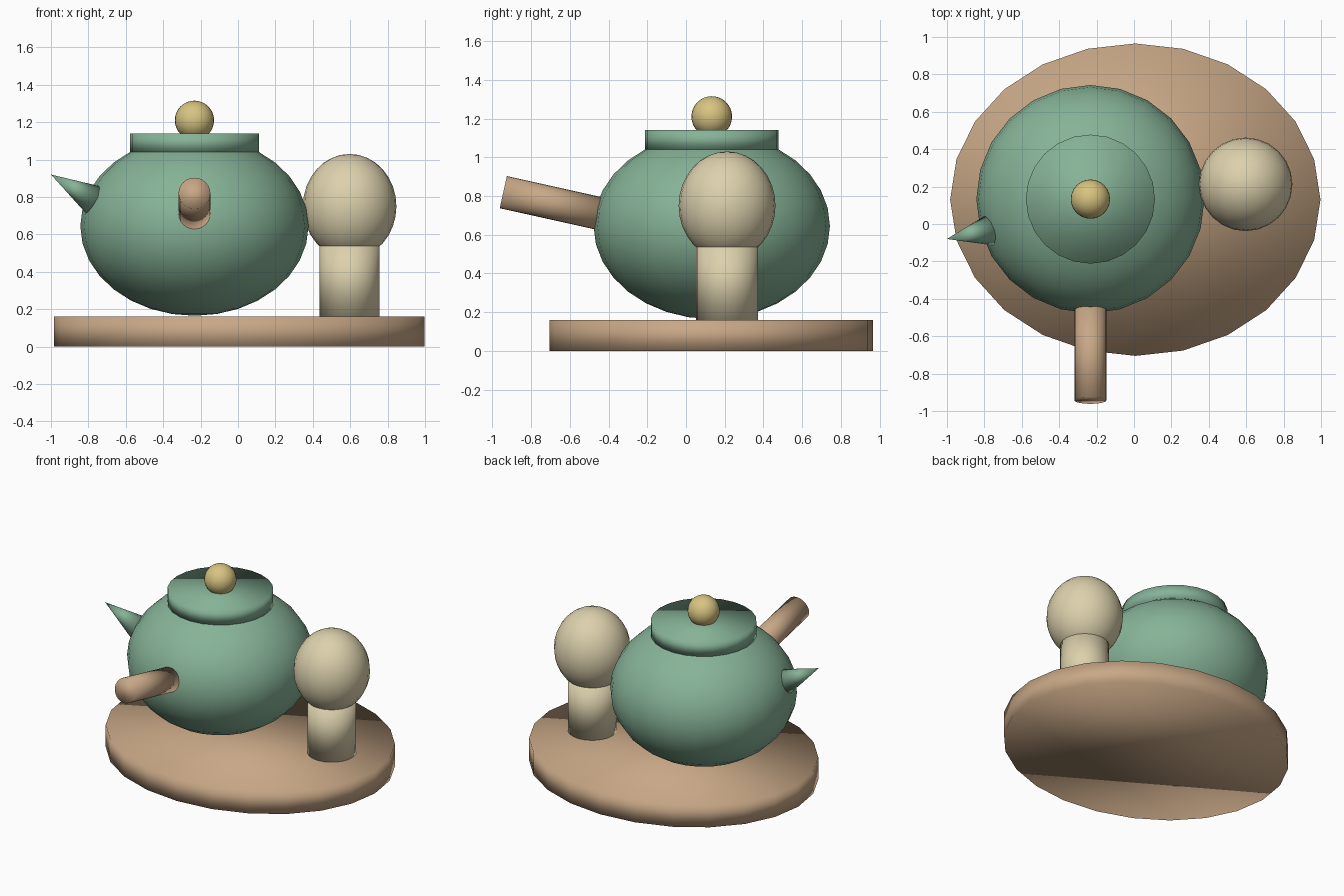
import bpy
from mathutils import Vector

cube = bpy.data.objects.get("Cube")
if cube:
    bpy.data.objects.remove(cube, do_unlink=True)


def material(name, rgb):
    mat = bpy.data.materials.new(name)
    mat.use_nodes = True
    mat.diffuse_color = (*rgb, 1)
    mat.node_tree.nodes["Principled BSDF"].inputs["Base Color"].default_value = (*rgb, 1)
    return mat


green = material("celadon_green", (0.24, 0.45, 0.31))
wood = material("warm_wood", (0.58, 0.39, 0.24))
cream = material("pale_bamboo", (0.72, 0.64, 0.42))
gold = material("soft_gold", (0.68, 0.55, 0.22))


def finish(name, mat):
    obj = bpy.context.object
    obj.name = name
    obj.data.materials.append(mat)
    bpy.ops.object.shade_smooth()
    return obj


def ball(name, mat, center, radius, height_radius):
    bpy.ops.mesh.primitive_uv_sphere_add(segments=24, ring_count=16, location=center)
    bpy.context.object.scale = (radius, radius, height_radius)
    return finish(name, mat)


def tapered(name, mat, start, end, r_start, r_end):
    """Round bar from start to end; a zero end radius makes a point."""
    start, end = Vector(start), Vector(end)
    axis = end - start
    bpy.ops.mesh.primitive_cone_add(vertices=24, radius1=r_start, radius2=r_end,
                                    depth=axis.length, location=(start + end) / 2)
    bpy.context.object.rotation_euler = axis.to_track_quat('Z', 'Y').to_euler()
    return finish(name, mat)


# Oval tray
tray = tapered("tray", wood, (0.007, 0.13, 0), (0.007, 0.13, 0.16), 1, 1)
tray.scale = (0.99, 0.835, 1)

# Pot with its lid and knob on one axis
px, py = -0.233, 0.133
ball("pot_body", green, (px, py, 0.645), 0.61, 0.48)
tapered("lid", green, (px, py, 1.04), (px, py, 1.14), 0.345, 0.345)
ball("lid_knob", gold, (px, py, 1.21), 0.105, 0.105)

# Spout to the side and straight handle to the front
tapered("spout", green, (-0.773, -0.033, 0.785), (-1.0, -0.08, 0.92), 0.082, 0)
tapered("side_handle", wood, (px, -0.44, 0.708), (px, -0.943, 0.82), 0.085, 0.085)

# Whisk standing beside the pot
wx, wy = 0.597, 0.212
tapered("whisk_grip", cream, (wx, wy, 0.16), (wx, wy, 0.56), 0.16, 0.16)
ball("whisk_head", cream, (wx, wy, 0.75), 0.25, 0.28)
